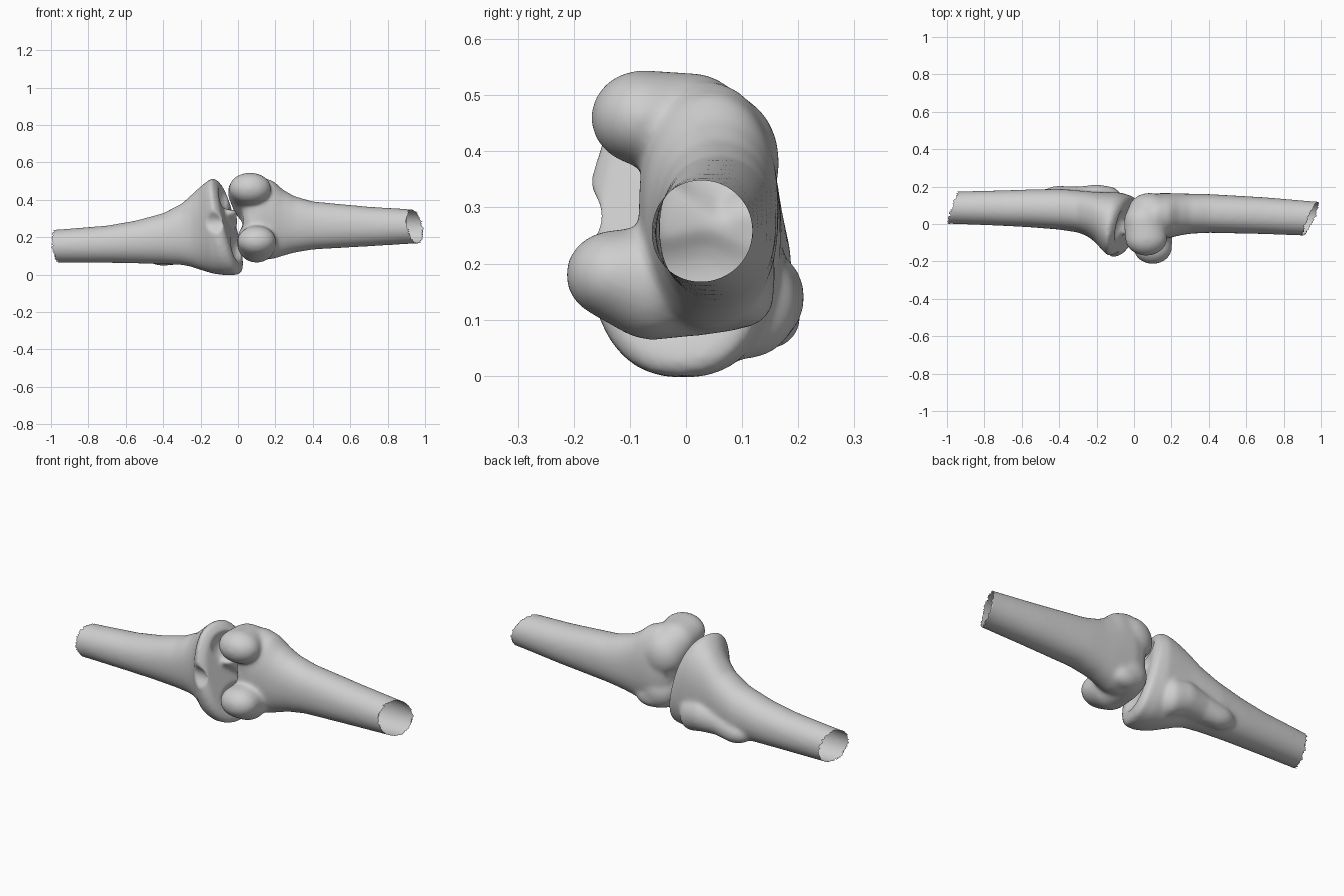
import bpy, bmesh, math, random
from mathutils import Vector, Matrix

random.seed(4)
if "Cube" in bpy.data.objects:
    bpy.data.objects.remove(bpy.data.objects["Cube"])

bone = bpy.data.materials.new("bone_grey")
bone.use_nodes = True
GREY = (0.62, 0.62, 0.62, 1)
bone.diffuse_color = GREY
bone.node_tree.nodes["Principled BSDF"].inputs["Base Color"].default_value = GREY


def loft(bm, stations, sides=40):
    """Tube along x; a station is x, y min, y max, z min, z max, squareness, slant."""
    rings = []
    for x, y0, y1, z0, z1, p, slant in stations:
        ring = []
        for i in range(sides):
            a = math.tau * i / sides
            c, s = math.cos(a), math.sin(a)
            k = (abs(c) ** p + abs(s) ** p) ** (-1 / p)
            y = (y0 + y1) / 2 + k * c * (y1 - y0) / 2
            z = (z0 + z1) / 2 + k * s * (z1 - z0) / 2
            ring.append(bm.verts.new((x + slant * (y - z + .27) / 4, y, z)))
        rings.append(ring)
    for r, q in zip(rings, rings[1:]):
        for i in range(sides):
            j = (i + 1) % sides
            bm.faces.new((r[i], r[j], q[j], q[i]))
    bm.faces.new(rings[0])
    bm.faces.new(rings[-1])
    bmesh.ops.recalc_face_normals(bm, faces=bm.faces)


def ball(bm, centre, radii):
    bmesh.ops.create_uvsphere(bm, u_segments=28, v_segments=18, radius=1,
                              matrix=Matrix.Translation(centre) @ Matrix.Diagonal((*radii, 1)))


def knuckle(bm, path, steps=6):
    """A rounded ridge: balls blended along a path of (centre, radii)."""
    for (c0, r0), (c1, r1) in zip(path, path[1:]):
        for i in range(steps + 1):
            t = i / steps
            ball(bm, Vector(c0).lerp(Vector(c1), t), Vector(r0).lerp(Vector(r1), t))


def hollow(bm, centre, radii):
    """Press an egg-shaped dent into the surface."""
    centre = Vector(centre)
    for v in bm.verts:
        d = v.co - centre
        dist = Vector((d.x / radii[0], d.y / radii[1], d.z / radii[2])).length
        if 0 < dist < 1:
            v.co = centre + d / dist


def finish(name, bm, hollows, end_point, end_normal, smoothing):
    """Fuse the masses, press the dents, soften, and open the broken shaft."""
    mesh = bpy.data.meshes.new(name)
    bm.to_mesh(mesh)
    bm.free()
    obj = bpy.data.objects.new(name, mesh)
    bpy.context.collection.objects.link(obj)
    mod = obj.modifiers.new("Fuse", "REMESH")
    mod.mode, mod.voxel_size = "VOXEL", 0.008
    graph = bpy.context.evaluated_depsgraph_get()
    fused = bpy.data.meshes.new_from_object(obj.evaluated_get(graph))
    obj.modifiers.clear()
    bm = bmesh.new()
    bm.from_mesh(fused)
    for centre, radii in hollows:
        hollow(bm, centre, radii)
    for _ in range(smoothing):
        bmesh.ops.smooth_vert(bm, verts=bm.verts, factor=0.5,
                              use_axis_x=True, use_axis_y=True, use_axis_z=True)
    res = bmesh.ops.bisect_plane(bm, geom=bm.verts[:] + bm.edges[:] + bm.faces[:],
                                 plane_co=end_point, plane_no=end_normal.normalized(),
                                 clear_outer=True)
    for g in res["geom_cut"]:
        if isinstance(g, bmesh.types.BMVert):
            g.co.x += random.uniform(-0.007, 0.007)
    bm.to_mesh(fused)
    bm.free()
    obj.data = fused
    fused.materials.clear()
    fused.materials.append(bone)
    fused.shade_smooth()


# Thigh bone: shaft flaring into two rounded knuckles with a notch between
bm = bmesh.new()
loft(bm, [(1.1, -.064, .112, .173, .342, 2, 0), (.95, -.064, .122, .166, .348, 2, 0),
          (.7, -.054, .143, .151, .363, 2.1, 0), (.4, -.047, .16, .134, .391, 2.2, 0),
          (.3, -.052, .162, .117, .42, 2.2, 0), (.24, -.062, .164, .1, .455, 2.2, 0),
          (.19, -.075, .165, .084, .5, 2.2, 0), (.12, -.085, .165, .076, .525, 2.2, 0),
          (.06, -.08, .15, .09, .515, 2.2, 0), (.025, -.05, .12, .12, .475, 2.2, 0)])
knuckle(bm, [((.065, -.077, .46), (.113, .093, .085)), ((.053, .01, .44), (.108, .1, .1)),
             ((.085, .075, .38), (.115, .092, .12))])
knuckle(bm, [((.1, -.125, .18), (.104, .09, .08)), ((.1, -.06, .165), (.105, .1, .102)),
             ((.09, .03, .18), (.095, .1, .108)), ((.11, .08, .18), (.105, .08, .1))])
ball(bm, (.14, .1, .145), (.09, .058, .06))
finish("thigh_bone", bm,
       [((.05, -.17, .325), (.13, .095, .07)), ((-.04, -.04, .29), (.068, .13, .055)),
        ((-.05, .13, .28), (.085, .1, .06)), ((.03, .21, .27), (.1, .06, .07))],
       (.945, .03, .26), Vector((1, -.45, .2)), 14)

# Shin bone: shaft flaring to a slanted plateau
bm = bmesh.new()
loft(bm, [(-1.1, 0, .17, .065, .235, 2, 0), (-.95, 0, .174, .064, .242, 2, 0),
          (-.7, -.01, .18, .063, .262, 2.1, 0), (-.55, -.018, .185, .06, .288, 2.1, 0),
          (-.4, -.03, .188, .056, .328, 2.2, 0), (-.3, -.045, .18, .052, .38, 2.3, 0),
          (-.25, -.065, .175, .042, .425, 2.3, 0), (-.21, -.095, .172, .028, .462, 2.3, 0),
          (-.15, -.15, .17, .004, .498, 2.4, .3), (-.1, -.178, .168, -.004, .515, 2.4, .6),
          (-.06, -.175, .15, .0, .51, 2.4, 1), (-.04, -.155, .125, .025, .48, 2.3, 1)])
# Central ridge on the plateau
knuckle(bm, [((-.05, -.02, .33), (.045, .04, .025)), ((-.04, .05, .27), (.04, .04, .025))])
# Front ridge running down from the plateau to a low bump
knuckle(bm, [((-.13, .11, .13), (.07, .09, .1)), ((-.2, .125, .14), (.08, .087, .09)),
             ((-.3, .125, .13), (.08, .075, .075)), ((-.4, .145, .105), (.1, .06, .058))])
finish("shin_bone", bm,
       [((-.035, -.03, .42), (.08, .11, .075)), ((.02, -.03, .15), (.07, .11, .08)),
        ((-.17, -.27, .28), (.2, .135, .08))],
       (-.965, .085, .15), Vector((-1, .33, -.1)), 12)
